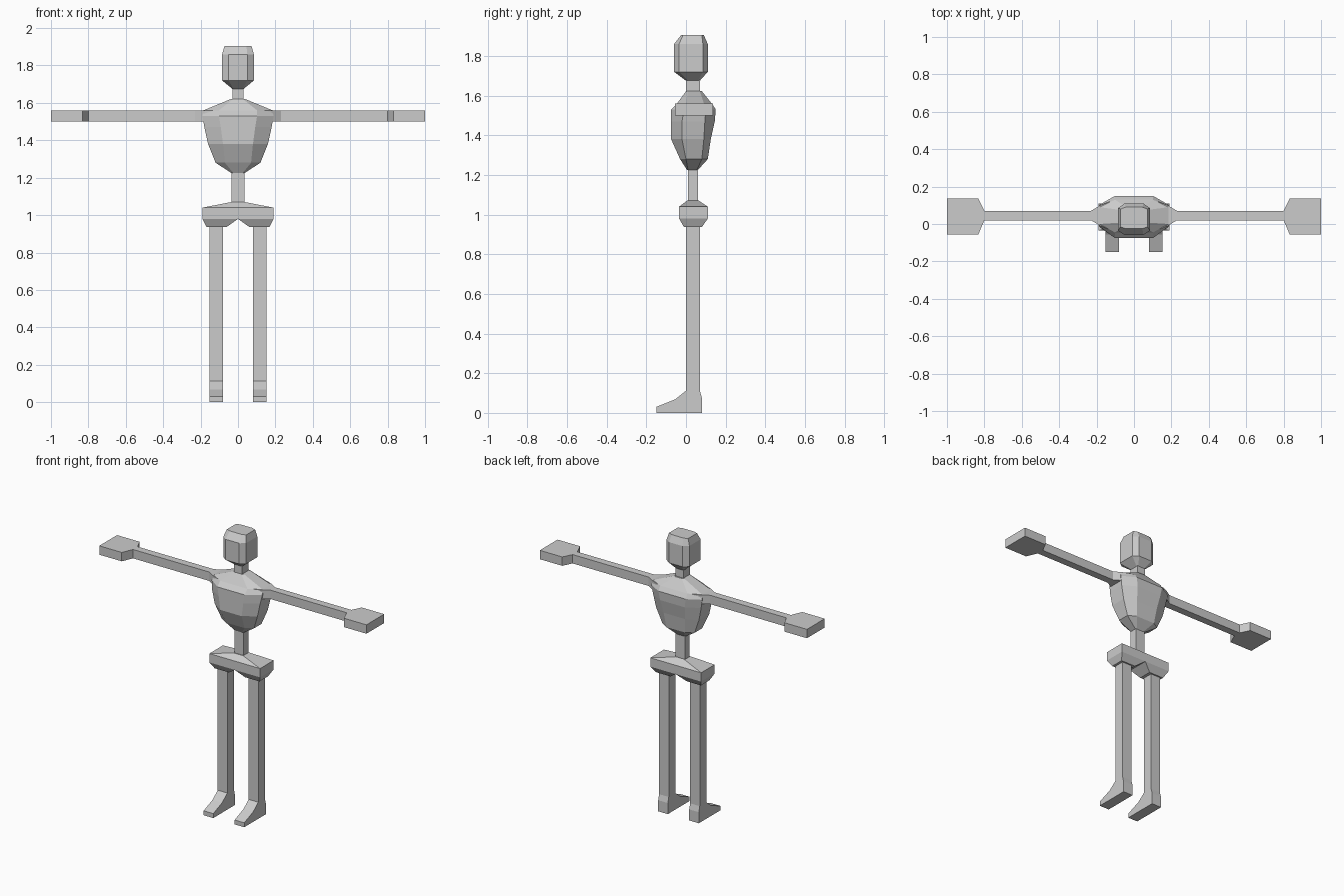
import bpy, bmesh

if "Cube" in bpy.data.objects:
    bpy.data.objects.remove(bpy.data.objects["Cube"], do_unlink=True)

GREY = (0.6, 0.6, 0.6, 1)
mat = bpy.data.materials.new("plain grey")
mat.use_nodes = True
mat.diffuse_color = GREY
mat.node_tree.nodes["Principled BSDF"].inputs["Base Color"].default_value = GREY


def loft(name, rings):
    """Bridge matching rings of points and cap both ends."""
    bm = bmesh.new()
    loops = [[bm.verts.new(p) for p in ring] for ring in rings]
    n = len(loops[0])
    for a, b in zip(loops, loops[1:]):
        for i in range(n):
            j = (i + 1) % n
            bm.faces.new((a[i], a[j], b[j], b[i]))
    bm.faces.new(loops[0])
    bm.faces.new(loops[-1])
    bmesh.ops.recalc_face_normals(bm, faces=bm.faces)
    me = bpy.data.meshes.new(name)
    bm.to_mesh(me)
    bm.free()
    me.materials.append(mat)
    ob = bpy.data.objects.new(name, me)
    bpy.context.collection.objects.link(ob)
    return ob


def rect(z, hx, y0, y1):
    return [(-hx, y0, z), (hx, y0, z), (hx, y1, z), (-hx, y1, z)]


def octagon(z, fx, hx, yf, yb, s0, s1):
    """Ring with front/back half width fx, side half width hx, side span s0..s1."""
    return [(-fx, yf, z), (fx, yf, z), (hx, s0, z), (hx, s1, z),
            (fx, yb, z), (-fx, yb, z), (-hx, s1, z), (-hx, s0, z)]


# Head with bevelled crown and tapered jaw
loft("head", [octagon(*r) for r in [
    (1.675, .025, .03, 0, .07, .01, .06),
    (1.72, .05, .085, -.06, .11, -.035, .085),
    (1.86, .05, .085, -.06, .11, -.035, .085),
    (1.905, .045, .072, -.025, .09, -.015, .08)]])
loft("neck", [rect(1.6, .03, 0, .07), rect(1.69, .03, 0, .07)])

# Ribcage
loft("torso", [octagon(*r) for r in [
    (1.225, .025, .035, .005, .06, .01, .055),
    (1.28, .07, .12, -.03, .11, 0, .08),
    (1.38, .08, .16, -.075, .125, -.02, .09),
    (1.47, .092, .18, -.075, .145, -.02, .095),
    (1.53, .102, .19, -.075, .15, -.01, .10),
    (1.56, .102, .185, -.045, .13, 0, .09),
    (1.622, .025, .035, 0, .08, .01, .07)]])
loft("waist", [rect(1.05, .035, .01, .06), rect(1.24, .035, .01, .06)])

# Pelvis: slab, sloped top and two sockets underneath
loft("pelvis", [rect(.98, .19, -.035, .11), rect(1.04, .19, -.035, .11),
                rect(1.07, .035, .005, .065)])

for side, s in (("left", 1), ("right", -1)):
    loft(side + "_hip_socket", [
        [(s * x, y, z) for x, y, z in
         ((0, -.035, .98), (.19, -.035, .98), (.19, .11, .98), (0, .11, .98))],
        [(s * x, y, z) for x, y, z in
         ((.06, -.01, .937), (.168, -.01, .937), (.168, .08, .937), (.06, .08, .937))]])

    # Arm with flared shoulder and flat mitten hand
    loft(side + "_arm", [
        [(s * x, y0, 1.5), (s * x, y1, 1.5), (s * x, y1, 1.56), (s * x, y0, 1.56)]
        for x, y0, y1 in ((.13, -.03, .12), (.18, -.01, .10), (.23, .02, .07),
                          (.8, .02, .07), (.832, -.055, .135), (1, -.055, .135))])

    # Leg column
    loft(side + "_leg", [
        [(s * .08, 0, z), (s * .152, 0, z), (s * .152, .07, z), (s * .08, .07, z)]
        for z in (.11, .96)])

    # Foot, a side profile swept across its width
    profile = [(.08, 0), (-.15, 0), (-.15, .03), (-.055, .068),
               (0, .112), (.07, .112), (.08, .075)]
    loft(side + "_foot", [[(s * x, y, z) for y, z in profile] for x in (.08, .152)])
